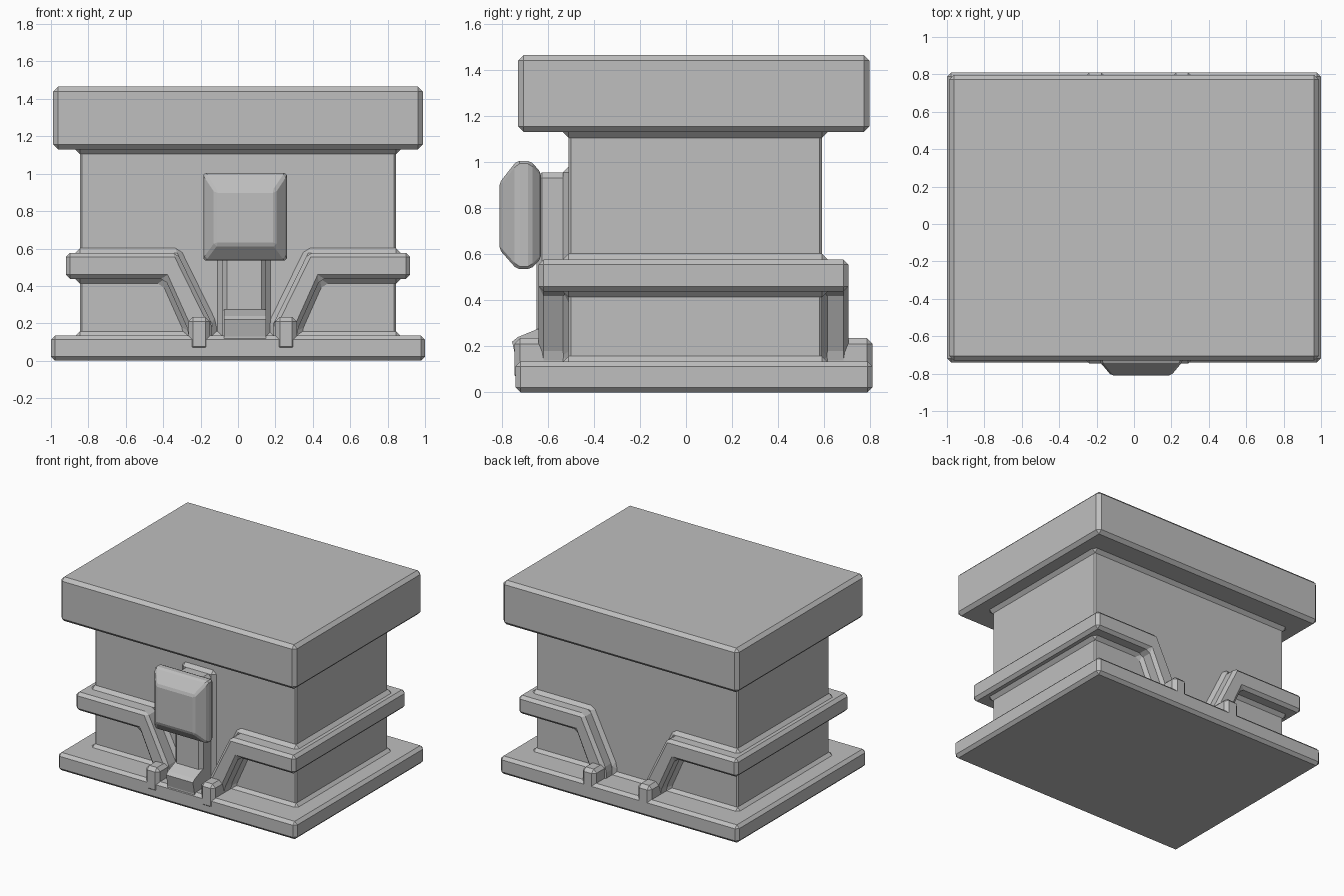
import bpy
import bmesh

cube = bpy.data.objects.get("Cube")
if cube:
    bpy.data.objects.remove(cube, do_unlink=True)

grey = bpy.data.materials.new("plain grey")
grey.use_nodes = True
grey.diffuse_color = (0.52, 0.52, 0.52, 1)
grey.node_tree.nodes["Principled BSDF"].inputs["Base Color"].default_value = grey.diffuse_color


def loft(name, rings, bevel=0.0):
    """Closed solid through rings of equal point count."""
    bm = bmesh.new()
    loops = [[bm.verts.new(p) for p in ring] for ring in rings]
    for low, high in zip(loops, loops[1:]):
        for i in range(len(low)):
            bm.faces.new((low[i - 1], low[i], high[i], high[i - 1]))
    bm.faces.new(loops[0])
    bm.faces.new(loops[-1])
    bmesh.ops.recalc_face_normals(bm, faces=bm.faces)
    mesh = bpy.data.meshes.new(name)
    bm.to_mesh(mesh)
    bm.free()
    mesh.materials.append(grey)
    obj = bpy.data.objects.new(name, mesh)
    bpy.context.collection.objects.link(obj)
    if bevel:
        mod = obj.modifiers.new("chamfer", 'BEVEL')
        mod.width = bevel
        mod.segments = 1
        mod.limit_method = 'ANGLE'
        mod.angle_limit = 0.2
    return obj


def prism(name, outline, y0, y1, bevel=0.0):
    """Outline in x and z, extruded along y."""
    return loft(name, [[(x, y, z) for x, z in outline] for y in (y0, y1)], bevel)


def box(name, x0, x1, y0, y1, z0, z1, bevel=0.0):
    return prism(name, [(x0, z0), (x1, z0), (x1, z1), (x0, z1)], y0, y1, bevel)


CORE_X, FRONT, BACK = 0.845, -0.51, 0.59
MID = 0.025     # centre line of the strap feet and latch
FIL = 0.025     # size of the chamfered joints

# Main body with its base and lid
box("body", -CORE_X, CORE_X, FRONT, BACK, 0.05, 1.3, 0.01)
box("base", -1, 1, -0.74, 0.81, 0, 0.135, 0.022)
box("lid", -0.988, 0.988, -0.73, 0.797, 1.13, 1.465, 0.025)

# Chamfered joints where the body meets base and lid
for name, z0, z1 in (("base_joint", 0.06, 0.157), ("lid_joint", 1.105, 1.2)):
    box(name, -CORE_X - FIL, CORE_X + FIL, FRONT - FIL, BACK + FIL, z0, z1, FIL)

# Straps that run round each side and slope down to a foot
for side, label in ((1, "left"), (-1, "right")):
    def mirrored(outer, points):
        ends = [(side * outer, z) for z in (points[-1][1], points[0][1])]
        return [(MID + side * u, z) for u, z in points] + ends

    strap = [(0.35, 0.577), (0.165, 0.2), (0.165, 0.08),
             (0.29, 0.08), (0.29, 0.16), (0.415, 0.438)]
    joint = [(0.335, 0.602), (0.14, 0.205), (0.14, 0.08),
             (0.315, 0.08), (0.315, 0.155), (0.43, 0.413)]
    prism(label + "_strap", mirrored(0.92, strap), -0.64, 0.705, 0.022)
    prism(label + "_strap_joint", mirrored(CORE_X + FIL, joint), FRONT - FIL, BACK + FIL, FIL)
    x0, x1 = sorted((MID + side * 0.175, MID + side * 0.29))
    box(label + "_strap_foot", x0, x1, -0.745, 0.81, 0.05, 0.235, 0.025)

# Latch post, its chamfered joint and flared foot
box("latch_post", MID - 0.11, MID + 0.125, -0.65, -0.4, 0.05, 0.955, 0.025)
box("latch_post_joint", MID - 0.135, MID + 0.15, FRONT - FIL, -0.4, 0.05, 0.98, FIL)


def level(z, front):
    return [(MID - 0.1, front, z), (MID + 0.125, front, z),
            (MID + 0.125, -0.45, z), (MID - 0.1, -0.45, z)]


loft("latch_foot", [level(0.05, -0.735), level(0.13, -0.735), level(0.22, -0.755),
                    level(0.24, -0.73), level(0.275, -0.645)])


# Faceted latch knob, from its back to its small front face
def slice_at(y, half, z0, z1):
    c = 0.038
    return [(c - half, y, z0), (c + half, y, z0), (c + half, y, z1), (c - half, y, z1)]


loft("latch_knob", [slice_at(-0.63, 0.18, 0.58, 0.955), slice_at(-0.675, 0.223, 0.535, 1.005),
                    slice_at(-0.735, 0.223, 0.535, 1.005), slice_at(-0.81, 0.16, 0.62, 0.91)],
     0.012)
